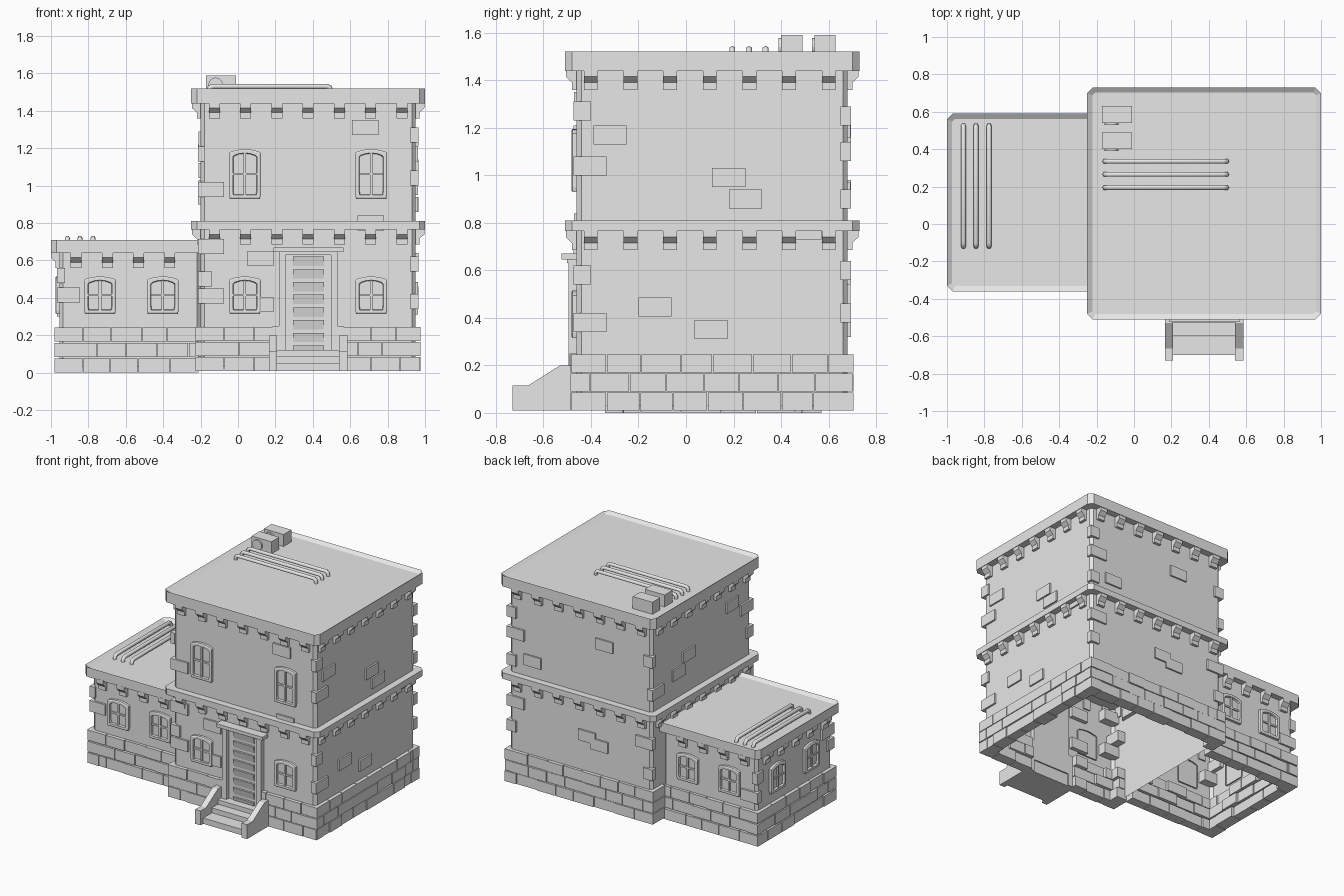
import bpy, bmesh, math, random
from mathutils import Vector

random.seed(4)
if "Cube" in bpy.data.objects:
    bpy.data.objects.remove(bpy.data.objects["Cube"], do_unlink=True)

stone = bpy.data.materials.new("light_grey_stone")
stone.use_nodes = True
stone.diffuse_color = (0.8, 0.8, 0.8, 1)
stone.node_tree.nodes["Principled BSDF"].inputs["Base Color"].default_value = (0.8, 0.8, 0.8, 1)

# Wall planes as (x0, x1, y0, y1)
TOWER = (-0.20, 0.95, -0.46, 0.68)
WING = (-0.955, -0.20, -0.315, 0.545)


def finish(name, bm, smooth=False):
    bmesh.ops.recalc_face_normals(bm, faces=bm.faces)
    mesh = bpy.data.meshes.new(name)
    bm.to_mesh(mesh)
    bm.free()
    mesh.materials.append(stone)
    for p in mesh.polygons:
        p.use_smooth = smooth
    obj = bpy.data.objects.new(name, mesh)
    bpy.context.collection.objects.link(obj)
    return obj


def wall_point(block, side):
    """Map (along, outward, height) on one wall to world space."""
    x0, x1, y0, y1 = block
    return {"front": lambda u, o, z: Vector((u, y0 - o, z)),
            "back": lambda u, o, z: Vector((u, y1 + o, z)),
            "left": lambda u, o, z: Vector((x0 - o, u, z)),
            "right": lambda u, o, z: Vector((x1 + o, u, z))}[side]


def loft(bm, lower, upper, bottom=True, top=True):
    a = [bm.verts.new(p) for p in lower]
    b = [bm.verts.new(p) for p in upper]
    n = len(a)
    for i in range(n):
        bm.faces.new((a[i], a[(i + 1) % n], b[(i + 1) % n], b[i]))
    if bottom:
        bm.faces.new(a[::-1])
    return bm.faces.new(b) if top else None


def box(bm, f, u0, u1, o0, o1, z0, z1):
    ring = ((u0, o0), (u1, o0), (u1, o1), (u0, o1))
    loft(bm, [f(u, o, z0) for u, o in ring], [f(u, o, z1) for u, o in ring])


def world(x, y, z):
    return Vector((x, y, z))


def outline(block, z, grow=0.0, c=0.02):
    """Rectangle with cut corners."""
    x0, x1, y0, y1 = block
    x0, x1, y0, y1 = x0 - grow, x1 + grow, y0 - grow, y1 + grow
    return [Vector((x, y, z)) for x, y in (
        (x0 + c, y0), (x1 - c, y0), (x1, y0 + c), (x1, y1 - c),
        (x1 - c, y1), (x0 + c, y1), (x0, y1 - c), (x0, y0 + c))]


def wall_shell(name, block, z0, z1):
    bm = bmesh.new()
    loft(bm, outline(block, z0), outline(block, z1), bottom=False)
    finish(name, bm)


def slab(name, block, z0, z1, rim=0.0):
    bm = bmesh.new()
    top = loft(bm, outline(block, z0, 0.05, 0.03), outline(block, z1, 0.05, 0.03))
    if rim:
        bm.normal_update()
        bmesh.ops.inset_region(bm, faces=[top], thickness=0.03)
        bmesh.ops.translate(bm, verts=top.verts, vec=(0, 0, -rim))
    finish(name, bm)


def corbels(name, block, sides, z):
    bm = bmesh.new()
    profile = ((-0.01, 0), (0.046, 0), (0.046, -0.03), (0.02, -0.055), (0.02, -0.085), (-0.01, -0.085))
    for side, centre, count in sides:
        f = wall_point(block, side)
        for i in range(count):
            u = centre + (i - (count - 1) / 2) * 0.167
            loft(bm, *[[f(u + s * 0.029, o, z + h) for o, h in profile] for s in (-1, 1)])
    finish(name, bm)


# Walls, cornices and brackets
wall_shell("tower_walls", TOWER, 0.03, 1.46)
wall_shell("wing_walls", WING, 0.03, 0.66)
slab("tower_roof", TOWER, 1.44, 1.52, 0.018)
slab("middle_cornice", TOWER, 0.765, 0.81)
slab("wing_roof", (-0.95, -0.22, -0.31, 0.54), 0.64, 0.71, 0.018)
tower_sides = [("front", 0.375, 7), ("back", 0.375, 7), ("left", 0.1, 7), ("right", 0.1, 7)]
corbels("upper_brackets", TOWER, tower_sides, 1.445)
corbels("middle_brackets", TOWER, tower_sides, 0.77)
corbels("wing_brackets", WING, [("front", -0.615, 4), ("back", -0.615, 4), ("left", 0.11, 5)], 0.645)


def plinth(name, block, runs, z_base):
    """Three staggered courses of separate bricks around the foot of a block."""
    bm = bmesh.new()
    for side, start, end in runs:
        f = wall_point(block, side)
        for row in range(3):
            z = z_base + row * (0.25 - z_base) / 3
            u = start
            length = 0.08 if row % 2 else 0.15
            while u < end - 0.005:
                stop = u + length
                if end - stop < 0.05:
                    stop = end
                depth = random.choice((0.020, 0.026, 0.026))
                box(bm, f, u + 0.002, stop - 0.002, -0.045 - random.random() * 0.03, depth,
                    z, z + 0.075)
                u, length = stop, random.uniform(0.13, 0.17)
    finish(name, bm)


plinth("tower_plinth", TOWER, [
    ("front", -0.225, 0.19), ("front", 0.56, 0.975), ("back", -0.225, 0.975),
    ("right", -0.485, 0.705), ("left", -0.485, -0.33), ("left", 0.56, 0.705)], 0.01)
plinth("wing_plinth", WING, [("front", -0.98, -0.21), ("back", -0.98, -0.21), ("left", -0.34, 0.57)], 0.0)

# Scattered raised bricks: side, centre along wall, centre height
bm = bmesh.new()
for side, u, z in (("front", 0.68, 1.31), ("front", 0.71, 0.80), ("front", 0.12, 0.61),
                   ("front", 0.12, 0.365), ("right", -0.32, 1.17), ("right", 0.18, 0.99),
                   ("right", 0.25, 0.90), ("right", -0.13, 0.445), ("right", 0.105, 0.35),
                   ("right", 0.50, 0.77), ("back", 0.18, 1.20), ("back", 0.76, 0.93),
                   ("back", 0.22, 0.46), ("back", 0.32, 0.50), ("left", -0.24, 1.25),
                   ("left", 0.26, 1.08), ("left", 0.38, 0.99)):
    box(bm, wall_point(TOWER, side), u - 0.07, u + 0.07, -0.03, 0.012, z - 0.04, z + 0.04)
finish("raised_bricks", bm)


# Corner stones wrapping the block edges
def corner_stones(name, block, corners):
    bm = bmesh.new()
    for ix, iy, stones in corners:
        x, y = block[ix], block[2 + iy]
        sx, sy = (-1, 1)[ix], (-1, 1)[iy]
        for z, lx, ly in stones:
            xs = sorted((x + sx * 0.014, x - sx * lx))
            ys = sorted((y + sy * 0.014, y - sy * ly))
            box(bm, world, *xs, *ys, z - 0.04, z + 0.04)
    finish(name, bm)


long, short = 0.125, 0.06
corner_stones("tower_corner_stones", TOWER, [
    (0, 0, ((0.98, long, short), (1.17, 0.02, long), (0.675, long, short), (0.50, short, long), (0.41, long, short))),
    (1, 0, ((1.27, 0.03, short), (1.04, 0.03, long), (0.38, 0.03, long), (0.58, 0.03, short))),
    (1, 1, ((1.25, short, 0.03), (1.10, long, 0.03), (0.90, short, 0.03), (0.60, long, 0.03), (0.42, short, 0.03))),
    (0, 1, ((1.18, short, 0.03), (0.94, 0.03, long), (0.58, long, 0.03), (0.36, short, 0.03)))])
corner_stones("wing_corner_stones", WING, [
    (0, 0, ((0.415, 0.11, short), (0.52, 0.03, long))),
    (0, 1, ((0.34, long, 0.03), (0.48, 0.03, short)))])


# Arched four-pane windows
def window(name, block, side, u, z0, z1):
    bm = bmesh.new()
    f = wall_point(block, side)

    def shape(inset, o):
        w, low, high = 0.085 - inset, z0 + inset, z1 - inset
        pts = [(-w * 0.95, low), (w * 0.95, low), (w, low + 0.02), (w, high - 0.02)]
        pts += [(w * t, high - 0.016 * t * t) for t in (0.85, 0.45, 0, -0.45, -0.85)]
        pts += [(-w, high - 0.02), (-w, low + 0.02)]
        return [f(u + a, o, b) for a, b in pts]

    rings = [[bm.verts.new(p) for p in shape(*s)]
             for s in ((0, -0.01), (0, 0.018), (0.006, 0.022), (0.02, 0.022), (0.023, 0.006))]
    n = len(rings[0])
    for a, b in zip(rings, rings[1:]):
        for i in range(n):
            bm.faces.new((a[i], a[(i + 1) % n], b[(i + 1) % n], b[i]))
    bm.faces.new(rings[-1])
    mid = (z0 + z1) / 2
    box(bm, f, u - 0.007, u + 0.007, 0, 0.016, z0 + 0.015, z1 - 0.015)
    box(bm, f, u - 0.07, u + 0.07, 0, 0.015, mid - 0.006, mid + 0.006)
    finish(name, bm)


for x in (0.037, 0.712):
    window("upper_window", TOWER, "front", x, 0.93, 1.195)
    window("lower_window", TOWER, "front", x, 0.315, 0.515)
for x in (-0.738, -0.402):
    window("wing_front_window", WING, "front", x, 0.315, 0.515)
    window("wing_back_window", WING, "back", x, 0.315, 0.515)
for y in (-0.07, 0.32):
    window("wing_side_window", WING, "left", y, 0.315, 0.515)

# Slatted door with frame and lintel
door = wall_point(TOWER, "front")
bm = bmesh.new()
for s in (-1, 1):
    c = 0.375 + s * 0.139
    box(bm, door, c - 0.018, c + 0.018, -0.03, 0.035, 0.1, 0.645)
box(bm, door, 0.19, 0.565, -0.03, 0.065, 0.645, 0.67)
box(bm, door, 0.22, 0.53, -0.03, 0.04, 0.63, 0.646)
for s in (-1, 1):
    c = 0.375 + s * 0.17
    box(bm, door, c - 0.02, c + 0.02, -0.03, 0.03, 0.01, 0.25)
finish("door_frame", bm)
bm = bmesh.new()
box(bm, door, 0.25, 0.50, -0.03, 0.006, 0.1, 0.64)
for i in range(8):
    z = 0.145 + i * 0.068
    ring = ((0.006, z - 0.05), (0.006, z), (0.02, z), (0.009, z - 0.05))
    loft(bm, *[[door(u, o, h) for o, h in ring] for u in (0.295, 0.46)])
finish("door", bm)

# Entrance steps and sloped side walls
bm = bmesh.new()
for y, z in ((-0.70, 0.052), (-0.60, 0.088), (-0.53, 0.12)):
    box(bm, world, 0.20, 0.55, y, -0.44, 0.01, z)
finish("steps", bm)
bm = bmesh.new()
cheek = ((-0.73, 0.01), (-0.73, 0.115), (-0.665, 0.115), (-0.53, 0.2), (-0.45, 0.2), (-0.45, 0.01))
for x in (0.187, 0.563):
    loft(bm, *[[Vector((x + s * 0.022, y, z)) for y, z in cheek] for s in (-1, 1)])
finish("step_side_walls", bm)


# Roof pipes with bent ends
def pipe(name, start, end, z):
    a, b = Vector((*start, z)), Vector((*end, z))
    d = (b - a).normalized() * 0.02
    drop = Vector((0, 0, -0.02))
    path = [a + drop * 2, a + drop, a + d * 0.3 + drop * 0.3, a + d,
            b - d, b - d * 0.3 + drop * 0.3, b + drop, b + drop * 2]
    curve = bpy.data.curves.new(name, "CURVE")
    curve.dimensions = "3D"
    curve.bevel_depth = 0.014
    curve.bevel_resolution = 1
    spline = curve.splines.new("POLY")
    spline.points.add(len(path) - 1)
    for p, co in zip(spline.points, path):
        p.co = (*co, 1)
    curve.materials.append(stone)
    bpy.context.collection.objects.link(bpy.data.objects.new(name, curve))


for y in (0.195, 0.265, 0.335):
    pipe("tower_roof_pipe", (-0.155, y), (0.495, y), 1.531)
for x in (-0.912, -0.845, -0.775):
    pipe("wing_roof_pipe", (x, -0.12), (x, 0.525), 0.719)

# Rooftop vent boxes with round fans
for y in (0.40, 0.54):
    bm = bmesh.new()
    box(bm, world, -0.17, -0.01, y, y + 0.09, 1.49, 1.59)
    circle = [(-0.12 + 0.038 * math.cos(t * math.pi / 8), 1.54 + 0.038 * math.sin(t * math.pi / 8))
              for t in range(16)]
    loft(bm, *[[Vector((x, yy, z)) for x, z in circle] for yy in (y - 0.01, y + 0.01)])
    finish("vent_box", bm)
